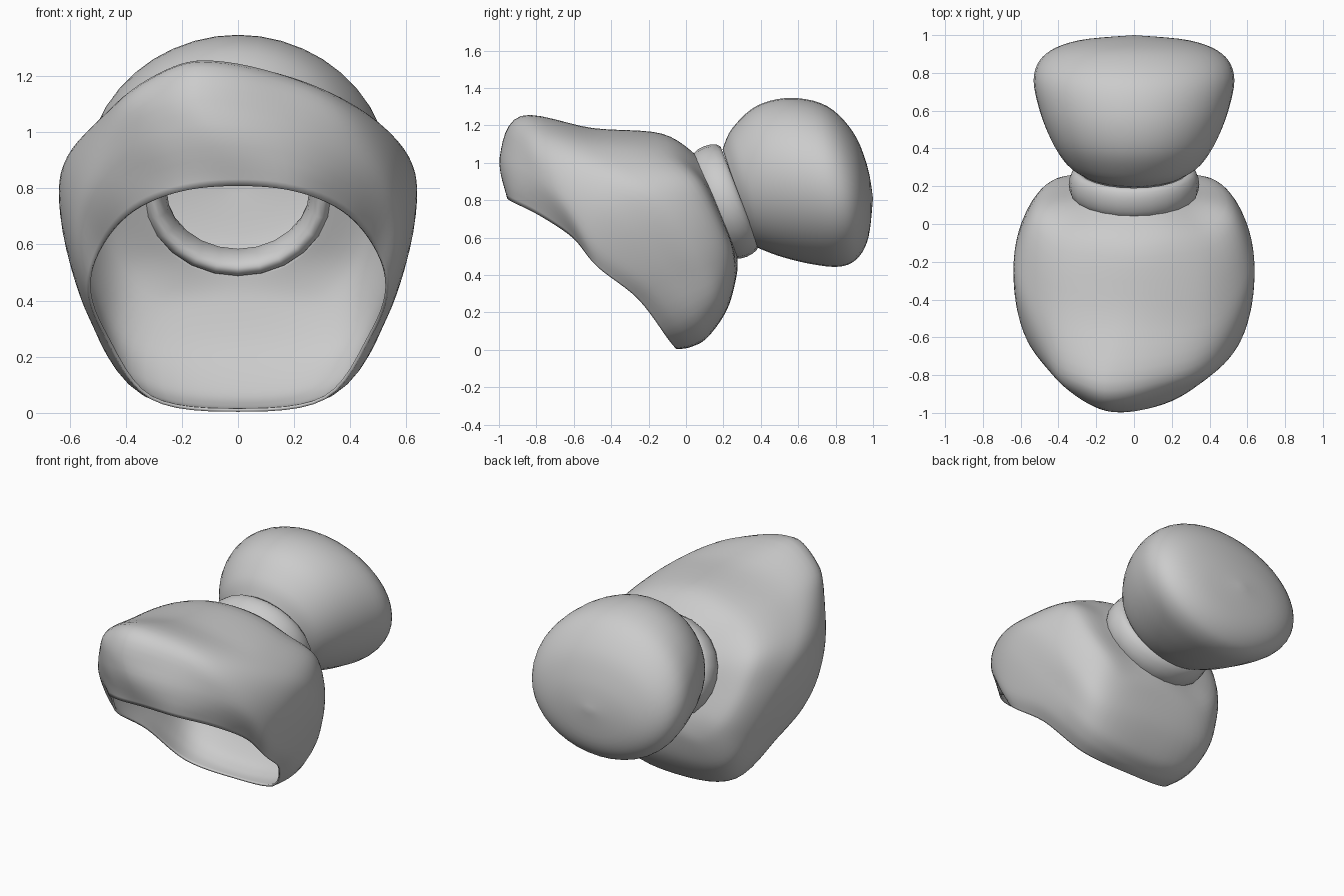
import bpy, bmesh, math
from mathutils import Vector

if "Cube" in bpy.data.objects:
    bpy.data.objects.remove(bpy.data.objects["Cube"])


def spline(p, n, closed=False):
    """Catmull-Rom samples passing through the points p."""
    out, m = [], len(p)
    get = (lambda i: p[i % m]) if closed else (lambda i: p[max(0, min(m - 1, i))])
    for i in range(m if closed else m - 1):
        a, b, c, d = get(i - 1), get(i), get(i + 1), get(i + 2)
        for k in range(n):
            t = k / n
            out.append(0.5 * (2 * b + (c - a) * t + (2 * a - 5 * b + 4 * c - d) * t * t
                              + (3 * b - a - 3 * c + d) * t ** 3))
    if not closed:
        out.append(p[-1].copy())
    return out


def ellipse(top, bottom, w, n):
    """Loop in a tilted plane given its top and bottom (y, z) and half width."""
    t, b = Vector((0, *top)), Vector((0, *bottom))
    c, h = (t + b) / 2, (t - b) / 2
    return [c + h * math.cos(a) + Vector((w * math.sin(a), 0, 0))
            for a in (math.tau * i / n for i in range(n))]


def loft(name, loops, thickness):
    """Skin a list of equal closed loops into a smooth thin shell."""
    bm = bmesh.new()
    rows = [[bm.verts.new(v) for v in loop] for loop in loops]
    n = len(rows[0])
    for r, s in zip(rows, rows[1:]):
        for i in range(n):
            j = (i + 1) % n
            bm.faces.new((r[i], s[i], s[j], r[j]))
    bmesh.ops.remove_doubles(bm, verts=bm.verts, dist=0.0005)
    bmesh.ops.recalc_face_normals(bm, faces=bm.faces)
    me = bpy.data.meshes.new(name)
    bm.to_mesh(me)
    bm.free()
    me.shade_smooth()
    ob = bpy.data.objects.new(name, me)
    bpy.context.collection.objects.link(ob)
    mod = ob.modifiers.new("wall", 'SOLIDIFY')
    mod.thickness = thickness
    mod.offset = 0
    return ob


# Hollow hood: right-half profiles from the neck to the opening, top to bottom
half = [
    [(0, -.13, 1.15), (0, -.5, 1.18), (0, -.88, 1.245), (0, -.99, 1.03), (0, -.95, .81)],
    [(.2, -.11, 1.12), (.24, -.5, 1.15), (.2, -.84, 1.2), (.22, -.93, 1.0), (.2, -.92, .79)],
    [(.39, -.08, 1.04), (.44, -.45, 1.07), (.4, -.75, 1.09), (.42, -.79, .92), (.37, -.78, .72)],
    [(.51, .04, .91), (.6, -.25, .91), (.585, -.5, .89), (.55, -.63, .76), (.48, -.6, .6)],
    [(.5, .14, .73), (.61, -.06, .73), (.625, -.3, .69), (.58, -.46, .55), (.53, -.47, .445)],
    [(.42, .23, .53), (.52, .11, .45), (.54, -.06, .4), (.52, -.19, .33), (.47, -.255, .275)],
    [(.28, .255, .4), (.37, .19, .25), (.38, .09, .14), (.35, 0, .08), (.31, -.09, .055)],
    [(0, .265, .4), (0, .215, .22), (0, .11, .07), (0, .02, .02), (0, -.05, .01)],
]
columns = half + [[(-x, y, z) for x, y, z in c] for c in half[-2:0:-1]]
neck = ellipse((.06, 1.03), (.27, .5), .31, len(columns))
profiles = [spline([n] + [Vector(p) for p in c], 6) for n, c in zip(neck, columns)]
loops = [spline(list(row), 6, True) for row in zip(*profiles)]

# The front peak leans to one side
for v in (v for loop in loops for v in loop):
    f = min(1, max(0, (-.4 - v.y) / .45)) * min(1, max(0, (v.z - .85) / .25))
    v.x -= .13 * f * max(0, 1 - abs(v.x) / .55)
loft("hood", loops, .012)

# Hollow rounded bulb at the back: top (y, z), bottom (y, z), half width
sections = [
    ((.2, 1.07), (.37, .56), .28), ((.25, 1.18), (.41, .54), .355),
    ((.38, 1.3), (.52, .5), .435), ((.56, 1.342), (.68, .462), .5),
    ((.75, 1.3), (.82, .45), .525), ((.89, 1.16), (.91, .49), .46),
    ((.965, .98), (.97, .6), .29), ((.995, .81), (.995, .81), 0),
]
rings = [ellipse(*s, 40) for s in sections]
lines = [spline(list(c), 5) for c in zip(*rings)]
bulb_loops = [list(r) for r in zip(*lines)]
loft("bulb", bulb_loops, .01)

# Neck ring joining the two
bpy.ops.mesh.primitive_torus_add(major_segments=24, minor_segments=14,
                                 major_radius=.275, minor_radius=.042,
                                 location=(0, .21, .793),
                                 rotation=(math.radians(-90 + 21), 0, 0))
ring = bpy.context.object
ring.name = "neck_ring"
ring.scale = (1.09, 1, 2)
bpy.ops.object.shade_smooth()
